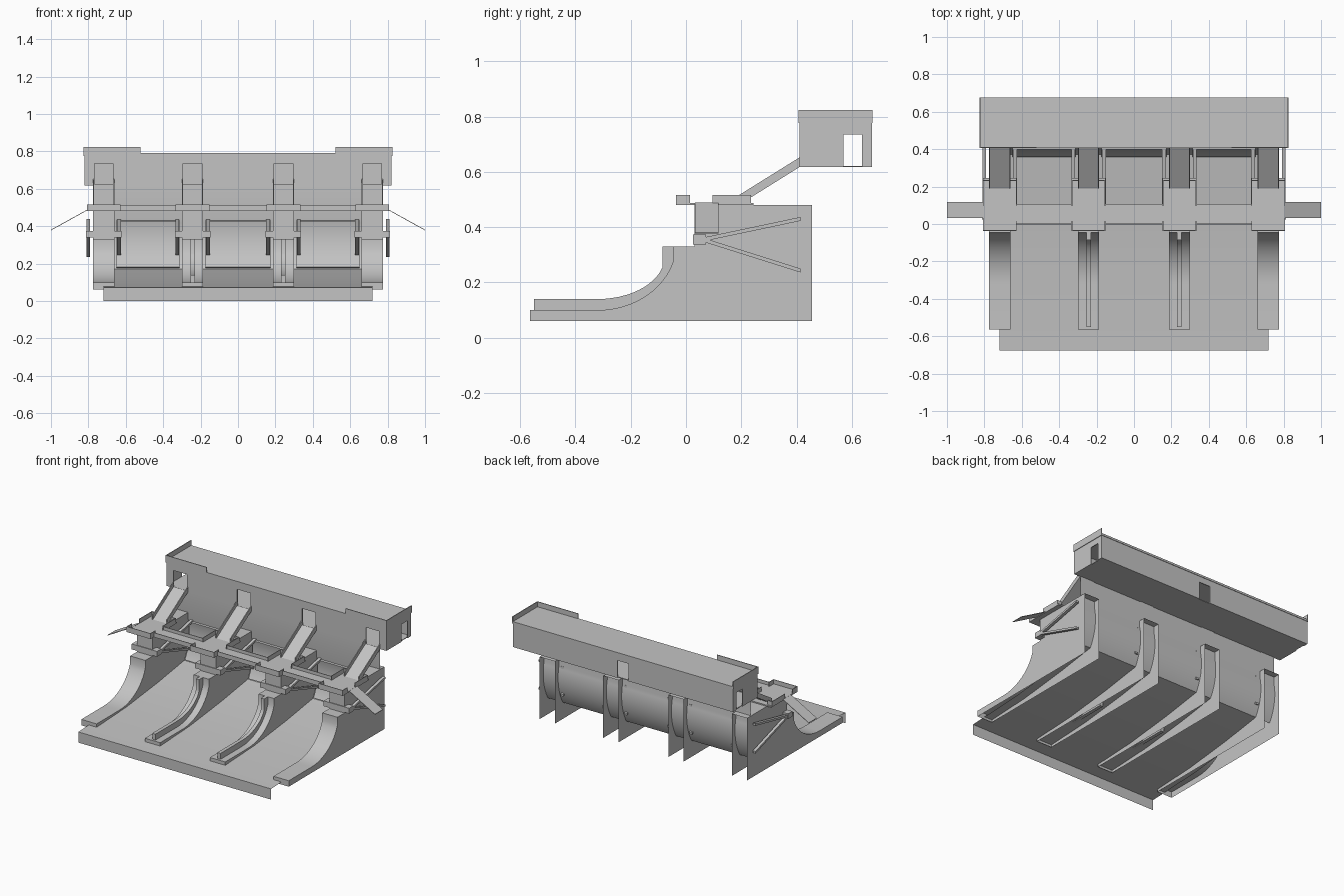
import bpy, bmesh, math

if "Cube" in bpy.data.objects:
    bpy.data.objects.remove(bpy.data.objects["Cube"])

# one concrete grey for everything
grey = bpy.data.materials.new("concrete_grey")
grey.diffuse_color = (0.55, 0.55, 0.55, 1)
grey.use_nodes = True
grey.node_tree.nodes["Principled BSDF"].inputs["Base Color"].default_value = grey.diffuse_color


def finish(name, bm, smooth=False, recalc=True):
    if recalc:
        bmesh.ops.recalc_face_normals(bm, faces=bm.faces)
    me = bpy.data.meshes.new(name)
    bm.to_mesh(me)
    bm.free()
    ob = bpy.data.objects.new(name, me)
    bpy.context.collection.objects.link(ob)
    me.materials.append(grey)
    if smooth:
        bpy.ops.object.select_all(action='DESELECT')
        ob.select_set(True)
        bpy.context.view_layer.objects.active = ob
        bpy.ops.object.shade_smooth_by_angle(angle=math.radians(30))
    return ob


def add_prism(bm, pts, x0, x1, open_edges=()):
    """Extrude a (y, z) outline along x; listed edges are left open."""
    a = [bm.verts.new((x0, y, z)) for y, z in pts]
    b = [bm.verts.new((x1, y, z)) for y, z in pts]
    bm.faces.new(a)
    bm.faces.new(b[::-1])
    n = len(pts)
    for i in range(n):
        if i not in open_edges:
            j = (i + 1) % n
            bm.faces.new((a[i], b[i], b[j], a[j]))


def sheet(name, pts, x, smooth=True):
    """Open sheet from a (y, z) line, spanning -x..x, facing up or forward."""
    bm = bmesh.new()
    a = [bm.verts.new((-x, y, z)) for y, z in pts]
    b = [bm.verts.new((x, y, z)) for y, z in pts]
    for i in range(len(pts) - 1):
        bm.faces.new((a[i], b[i], b[i + 1], a[i + 1]))
    return finish(name, bm, smooth, recalc=False)


def add_box(bm, x0, x1, y0, y1, z0, z1):
    add_prism(bm, [(y0, z0), (y1, z0), (y1, z1), (y0, z1)], x0, x1)


def boxes(name, items):
    bm = bmesh.new()
    for it in items:
        add_box(bm, *it)
    return finish(name, bm)


def sweep(y1, z0, z1, steps=12):
    """Concave curve rising from a flat toe to a steep nose."""
    t1 = math.radians(75)
    ry = (y1 + 0.32) / math.sin(t1)
    rz = (z1 - z0) / (1 - math.cos(t1))
    return [(-0.32 + ry * math.sin(t1 * i / steps),
             z0 + rz * (1 - math.cos(t1 * i / steps))) for i in range(steps + 1)]


def arc(r, a0, a1, steps=14):
    """Arc about the trunnion axis, in degrees."""
    return [(0.06 + r * math.cos(math.radians(a0 + (a1 - a0) * i / steps)),
             0.355 + r * math.sin(math.radians(a0 + (a1 - a0) * i / steps)))
            for i in range(steps + 1)]


PIERS = [-0.718, -0.243, 0.243, 0.718]
HALF = 0.057

# spillway floor sheet with front drop
sheet("spillway_floor", [(-0.675, 0), (-0.675, 0.072), (-0.25, 0.092),
                         (0.09, 0.13), (0.372, 0.172)], 0.72)

# upstream wall: curved behind the gates, then straight up to the gallery
sheet("upstream_wall", arc(0.361, -30.5, 13) + [(0.411, 0.62)], 0.772)

# piers: hollow shells, open underneath and at the back
outline = ([(0.455, 0.06), (-0.565, 0.06), (-0.565, 0.10)] + sweep(-0.045, 0.10, 0.28)
           + [(-0.045, 0.33), (0.03, 0.33), (0.03, 0.48), (0.455, 0.48)])
for c in PIERS:
    bm = bmesh.new()
    add_prism(bm, outline, c - HALF, c + HALF, open_edges=(0, len(outline) - 1))
    finish("pier", bm, True)

# raised fin on the inner piers
for c in PIERS[1:3]:
    bm = bmesh.new()
    fin = ([(-0.02, 0.09), (-0.55, 0.09), (-0.55, 0.14)] + sweep(-0.085, 0.14, 0.255)
           + [(-0.085, 0.33), (-0.02, 0.33)])
    add_prism(bm, fin, c - 0.012, c + 0.012)
    finish("pier_fin", bm, True)

# trunnion beams and radial gate arms
for c in PIERS:
    boxes("trunnion_beam", [(c - 0.095, c + 0.095, 0.025, 0.072, 0.338, 0.374)])
    bm = bmesh.new()
    for s in (-1, 1):
        x = c + s * 0.082
        for ye, ze in ((0.415, 0.43), (0.415, 0.243)):
            add_prism(bm, [(0.06, 0.348), (ye, ze - 0.007), (ye, ze + 0.007), (0.06, 0.362)],
                      x - 0.01, x + 0.01)
    finish("gate_arms", bm)

# curved radial gates between the piers
for a, b in zip(PIERS, PIERS[1:]):
    bm = bmesh.new()
    add_prism(bm, arc(0.358, -30, 12) + arc(0.345, 12, -30), a + HALF + 0.012, b - HALF - 0.012)
    finish("radial_gate", bm, True)

# service deck: pads on the piers joined by narrow spans, with low parapets
T, Z0, Z1, ZR = 0.004, 0.48, 0.488, 0.517
for c in PIERS:
    x0, x1 = c - 0.09, c + 0.09
    boxes("deck_pad", [(x0, x1, -0.037, 0.245, Z0, Z1)])
    rails = [(x0, x1, -0.037, -0.037 + T, Z1, ZR)]
    for xa in (x0, x1 - T):
        rails.append((xa, xa + T, -0.033, 0.015, Z1, ZR))
        rails.append((xa, xa + T, 0.095, 0.235, Z1, ZR))
    for xa, xb in ((x0 + T, c - HALF), (c + HALF, x1 - T)):
        rails.append((xa, xb, 0.235 - T, 0.235, Z1, ZR))
    boxes("pad_parapet", rails)
for a, b in zip(PIERS, PIERS[1:]):
    x0, x1 = a + 0.09, b - 0.09
    boxes("deck_span", [(x0, x1, -0.002, 0.107, Z0, Z1)])
    boxes("span_parapet", [(x0, x1, -0.002, -0.002 + T, Z1, 0.51),
                           (x0, x1, 0.107 - T, 0.107, Z1, 0.51)])

# access ramps at both ends
for s in (-1, 1):
    bm = bmesh.new()
    rise = [(0.805, 0.489), (1.0, 0.381), (1.0, 0.377), (0.805, 0.485)]
    a = [bm.verts.new((s * x, 0.033, z)) for x, z in rise]
    b = [bm.verts.new((s * x, 0.118, z)) for x, z in rise]
    bm.faces.new(a)
    bm.faces.new(b[::-1])
    for i in range(4):
        j = (i + 1) % 4
        bm.faces.new((a[i], b[i], b[j], a[j]))
    finish("access_ramp", bm)

# sloping stairs from deck to gallery
for c in PIERS:
    bm = bmesh.new()
    add_prism(bm, [(0.19, 0.488), (0.41, 0.625), (0.41, 0.617), (0.20, 0.486)],
              c - HALF, c + HALF)
    for x in (c - HALF, c + HALF - 0.006):
        add_prism(bm, [(0.19, 0.515), (0.41, 0.652), (0.41, 0.618), (0.19, 0.484)], x, x + 0.006)
    finish("stair", bm)

# gallery house: walls with door openings
X, YF, YB, ZB, ZD, ZT, W = 0.822, 0.41, 0.672, 0.617, 0.735, 0.776, 0.006


def wall_runs(lo, hi, doors):
    """Split a wall into (start, end, bottom) panels around its doors."""
    out, p = [], lo
    for d0, d1 in doors:
        out += [(p, d0, ZB), (d0, d1, ZD)]
        p = d1
    return out + [(p, hi, ZB)]


front = wall_runs(-X, X, [(c - 0.05, c + 0.05) for c in PIERS])
boxes("gallery_front_wall", [(a, b, YF, YF + W, z, ZT) for a, b, z in front])
back = wall_runs(-X, X, [(-0.042, 0.042)])
boxes("gallery_back_wall", [(a, b, YB - W, YB, z, ZT) for a, b, z in back])
side = wall_runs(YF + W, YB - W, [(0.57, 0.637)])
for x in (-X, X - W):
    boxes("gallery_end_wall", [(x, x + W, a, b, z, ZT) for a, b, z in side])
boxes("gallery_floor", [(-X + W, X - W, YF + W, YB - W, ZB, ZB + 0.005)])

# roof slab with end parapets
R = 0.826
boxes("gallery_roof", [(-R, R, 0.407, 0.675, ZT, 0.79)])
for s in (-1, 1):
    ends = sorted((s * (R - 0.005), s * R))
    corner = sorted((s * 0.52, s * (R - 0.005)))
    boxes("roof_parapet", [(*ends, 0.407, 0.675, 0.79, 0.824),
                           (*corner, 0.407, 0.412, 0.79, 0.824)])
